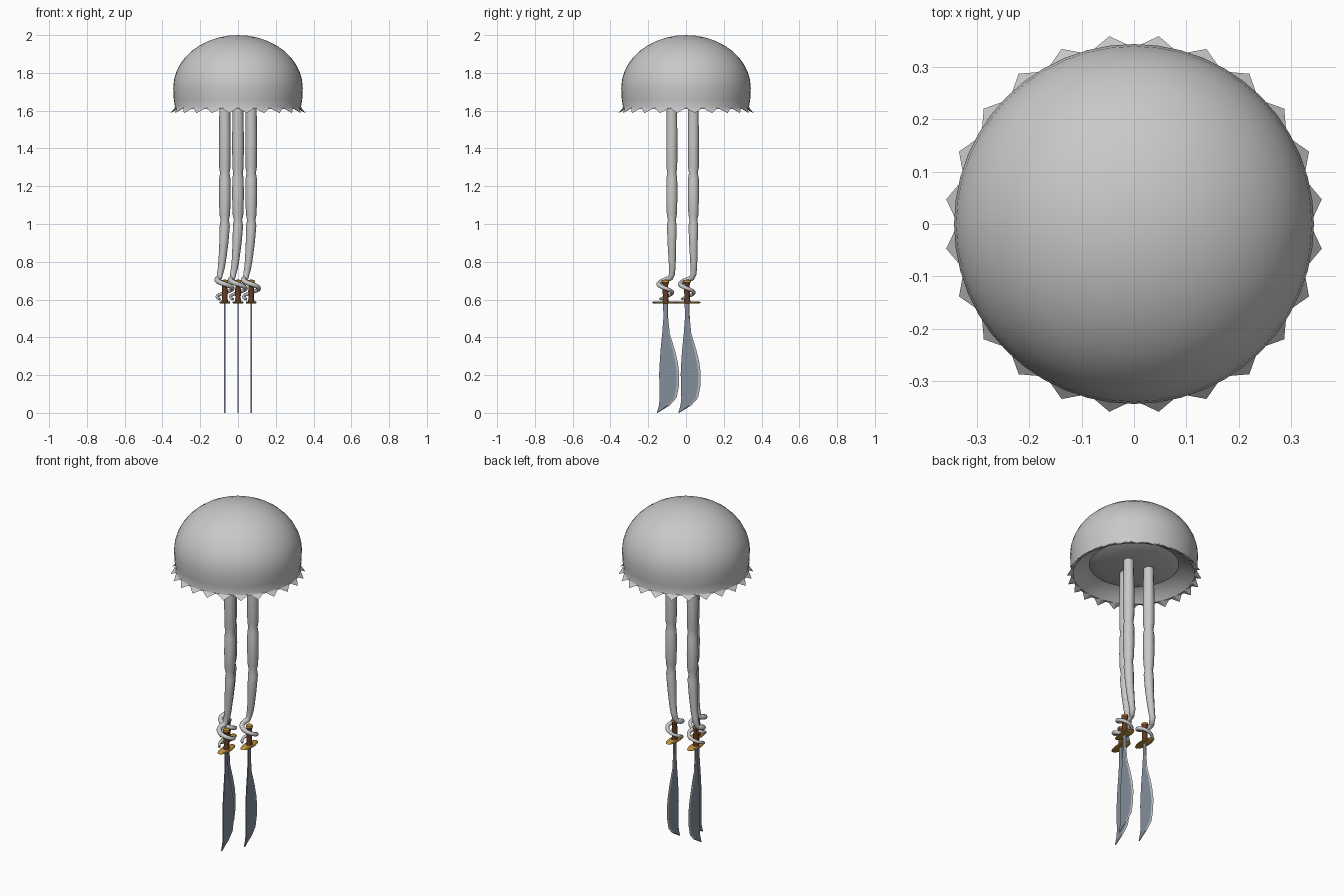
import bpy, bmesh, math
from math import sin, cos, pi, radians

if "Cube" in bpy.data.objects:
    bpy.data.objects.remove(bpy.data.objects["Cube"])


def material(name, rgb):
    m = bpy.data.materials.new(name)
    m.diffuse_color = (*rgb, 1)
    m.use_nodes = True
    m.node_tree.nodes["Principled BSDF"].inputs["Base Color"].default_value = m.diffuse_color
    return m


GREY = material("jelly grey", (0.58, 0.58, 0.58))
STEEL = material("blade steel", (0.23, 0.275, 0.33))
EDGE = material("honed edge", (0.5, 0.52, 0.55))
GOLD = material("gold", (0.55, 0.3, 0.05))
BROWN = material("brown grip", (0.13, 0.045, 0.018))


def finish(name, bm, mats, loc=(0, 0, 0), smooth=True):
    bmesh.ops.recalc_face_normals(bm, faces=bm.faces)
    me = bpy.data.meshes.new(name)
    bm.to_mesh(me)
    bm.free()
    for m in mats:
        me.materials.append(m)
    ob = bpy.data.objects.new(name, me)
    ob.location = loc
    bpy.context.collection.objects.link(ob)
    if smooth:
        bpy.ops.object.select_all(action='DESELECT')
        ob.select_set(True)
        bpy.context.view_layer.objects.active = ob
        bpy.ops.object.shade_smooth_by_angle(angle=radians(40))
    return ob


def lathe(name, profile, mat, loc=(0, 0, 0), sides=16, sx=1, sy=1):
    """Revolve (radius, z) points around z, optionally squashed."""
    bm = bmesh.new()
    vs = [bm.verts.new((r, 0, z)) for r, z in profile]
    es = [bm.edges.new(p) for p in zip(vs, vs[1:])]
    bmesh.ops.spin(bm, geom=vs + es, axis=(0, 0, 1), cent=(0, 0, 0),
                   angle=2 * pi, steps=sides, use_duplicate=False)
    bmesh.ops.remove_doubles(bm, verts=bm.verts, dist=1e-5)
    bmesh.ops.scale(bm, vec=(sx, sy, 1), verts=bm.verts)
    return finish(name, bm, [mat], loc)


# Bell: elliptical dome, turned-in lip, hollow ring and flat centre underneath
dome = [(0.343 * sin(a), 1.72 + 0.28 * cos(a))
        for a in (pi / 2 * i / 10 for i in range(11))]
under = [(0.34, 1.66), (0.334, 1.622), (0.338, 1.608), (0.326, 1.608),
         (0.29, 1.645), (0.24, 1.665), (0.185, 1.645), (0, 1.645)]
lathe("bell", dome + under, GREY, sides=48)

# Fringe: ring of 24 pointed teeth flaring from the rim
bm = bmesh.new()
for k in range(24):
    c = radians(7.5 + 15 * k)

    def polar(r, a, z):
        return bm.verts.new((r * cos(a), r * sin(a), z))
    left = polar(0.336, c - radians(7.4), 1.614)
    right = polar(0.336, c + radians(7.4), 1.614)
    inner = polar(0.322, c, 1.608)
    tip = polar(0.361, c, 1.587)
    for f in ((left, right, tip), (right, inner, tip),
              (inner, left, tip), (left, inner, right)):
        bm.faces.new(f)
finish("fringe", bm, [GREY], smooth=False)

# Tentacle centre line: dx, dy, z, radius, then a coil around the grip
ARM = [(0, 0, 1.66, .028), (0, 0, 1.45, .031), (0, 0, 1.3, .030),
       (0, 0, 1.27, .025), (0, 0, 1.24, .030), (0, 0, 1.14, .031),
       (0, 0, 1.05, .028), (0, 0, 1.02, .022), (0, 0, .99, .027),
       (-.005, 0, .9, .024), (-.013, .002, .81, .020),
       (-.019, .002, .765, .018), (-.026, .001, .735, .016)]
GRIP_DY = -0.033
STEPS = 32
for i in range(STEPS + 1):
    t = i / STEPS
    a = radians(135 + 455 * t)
    ARM.append((.041 * cos(a), GRIP_DY + .036 * sin(a),
                .715 - .113 * t, .015 - .008 * t))


def tentacle(name, x, y):
    cu = bpy.data.curves.new(name, 'CURVE')
    cu.dimensions = '3D'
    cu.bevel_depth = 1
    cu.bevel_resolution = 3
    cu.use_fill_caps = True
    sp = cu.splines.new('POLY')
    sp.points.add(len(ARM) - 1)
    for p, (dx, dy, z, r) in zip(sp.points, ARM):
        p.co = (x + dx, y + dy, z, 1)
        p.radius = r
    cu.materials.append(GREY)
    ob = bpy.data.objects.new(name, cu)
    bpy.context.collection.objects.link(ob)
    bpy.ops.object.select_all(action='DESELECT')
    ob.select_set(True)
    bpy.context.view_layer.objects.active = ob
    bpy.ops.object.convert(target='MESH')
    bpy.ops.object.shade_smooth_by_angle(angle=radians(50))


# Blade outline: z, back of blade, cutting edge, bevel width
BLADE = [(.59, -.013, .013, .002), (.5, -.012, .014, .003),
         (.42, -.018, .022, .006), (.33, -.027, .050, .012),
         (.27, -.031, .064, .013), (.21, -.034, .072, .013),
         (.14, -.033, .070, .013), (.08, -.031, .058, .013),
         (.04, -.035, .022, .012), (0, -.047, -.042, .002)]


def blade(name, x, y):
    bm = bmesh.new()
    t = 0.003
    rings = []
    for z, back, edge, bevel in BLADE:
        pts = [(-t, back), (t, back), (t, edge - bevel), (0, edge),
               (-t, edge - bevel)]
        rings.append([bm.verts.new((px, py, z)) for px, py in pts])
    for a, b in zip(rings, rings[1:]):
        for i in range(5):
            j = (i + 1) % 5
            f = bm.faces.new((a[i], a[j], b[j], b[i]))
            f.material_index = 1 if i in (2, 3) else 0
    bm.faces.new(rings[0])
    bm.faces.new(rings[-1])
    finish(name, bm, [STEEL, EDGE], (x, y, 0), smooth=False)


# Three tentacles, each holding a machete
for side, x, y in (("left", -.07, .039), ("front", 0, -.075),
                   ("right", .07, .039)):
    gy = y + GRIP_DY
    tentacle(side + "_tentacle", x, y)
    blade(side + "_blade", x, gy)
    lathe(side + "_grip", [(0, .585), (.018, .585), (.014, .61), (.016, .645),
                           (.013, .675), (.019, .695), (0, .695)],
          BROWN, (x, gy, 0), 12)
    lathe(side + "_pommel", [(0, .694), (.019, .694), (.018, .703), (0, .706)],
          GOLD, (x, gy, 0), 12)
    lathe(side + "_guard", [(0, .580), (.9, .580), (1, .584), (.9, .589),
                            (0, .589)], GOLD, (x, gy, 0), 16, .029, .073)
